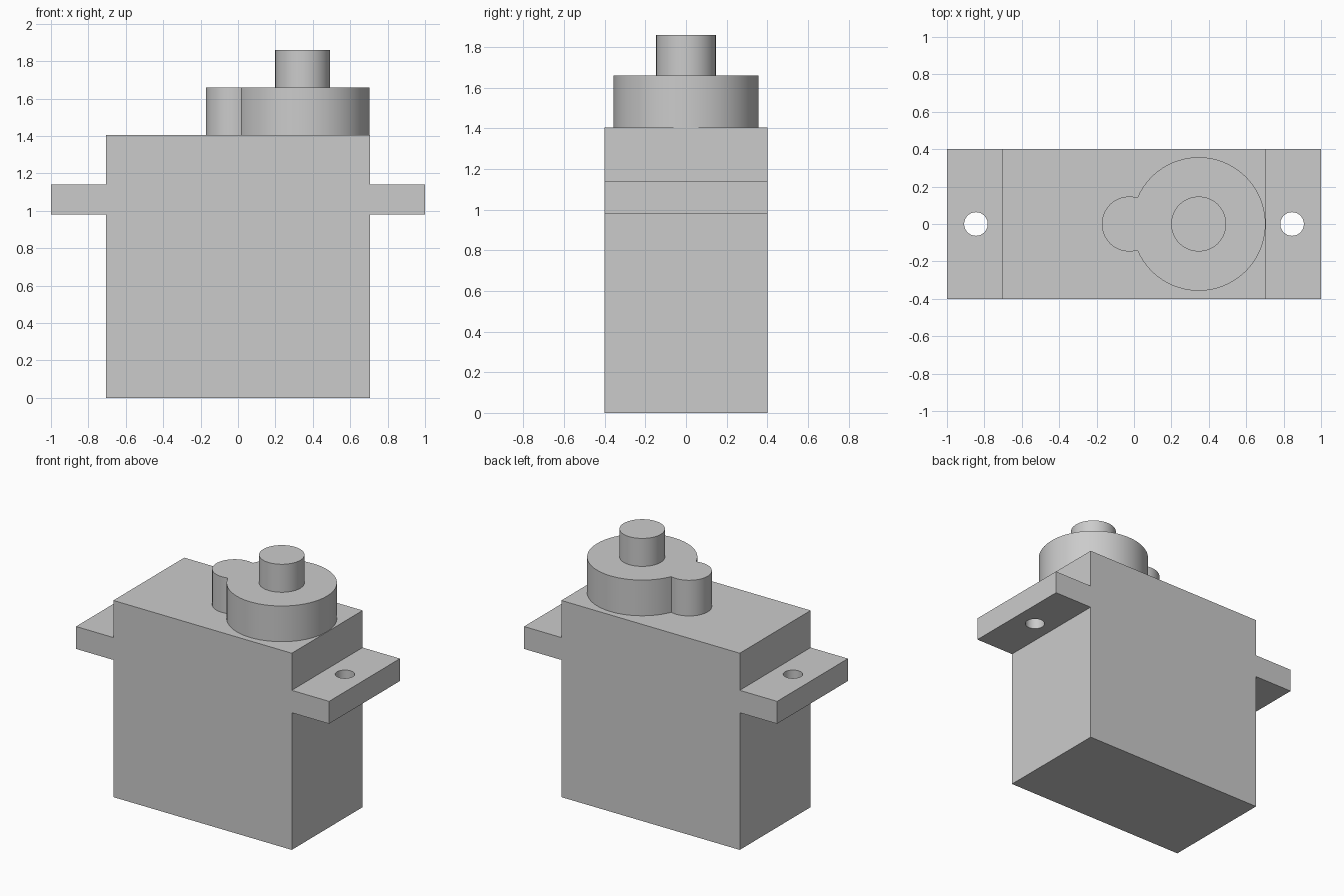
import bpy
import bmesh
from math import acos, cos, sin, pi
from mathutils import Vector

cube = bpy.data.objects.get("Cube")
if cube:
    bpy.data.objects.remove(cube, do_unlink=True)

grey = bpy.data.materials.new("light grey plastic")
grey.use_nodes = True
colour = (0.6, 0.6, 0.6, 1)
grey.diffuse_color = colour
grey.node_tree.nodes["Principled BSDF"].inputs["Base Color"].default_value = colour


def prism(name, outline, direction):
    """Extrude a closed outline of 3D points into a solid part."""
    bm = bmesh.new()
    face = bm.faces.new([bm.verts.new(p) for p in outline])
    extruded = bmesh.ops.extrude_face_region(bm, geom=[face], use_keep_orig=True)["geom"]
    verts = [v for v in extruded if isinstance(v, bmesh.types.BMVert)]
    bmesh.ops.translate(bm, verts=verts, vec=direction)
    bmesh.ops.recalc_face_normals(bm, faces=bm.faces)
    mesh = bpy.data.meshes.new(name)
    bm.to_mesh(mesh)
    bm.free()
    mesh.materials.append(grey)
    obj = bpy.data.objects.new(name, mesh)
    bpy.context.collection.objects.link(obj)
    return obj


def arc(x, radius, start, end, z, steps):
    """Points on an arc centred on the long axis."""
    angles = [start + (end - start) * i / steps for i in range(steps + 1)]
    return [(x + radius * cos(a), radius * sin(a), z) for a in angles]


def cylinder(name, x, radius, z0, z1):
    return prism(name, arc(x, radius, 0, 2 * pi, z0, 64)[:-1], Vector((0, 0, z1 - z0)))


def smooth(obj):
    bpy.ops.object.select_all(action='DESELECT')
    obj.select_set(True)
    bpy.context.view_layer.objects.active = obj
    bpy.ops.object.shade_smooth_by_angle(angle=pi / 6)


# Case with a mounting ear on each side, extruded front to back
half_depth, top = 0.4, 1.405
right_side = [(0.705, 0), (0.705, 0.98), (1, 0.98), (1, 1.14), (0.705, 1.14), (0.705, top)]
section = right_side + [(-x, z) for x, z in reversed(right_side)]
case = prism("case_with_ears", [(x, -half_depth, z) for x, z in section],
             Vector((0, 2 * half_depth, 0)))

# Screw holes through the ears
for side, x in (("left", 0.845), ("right", -0.845)):
    cutter = cylinder(side + "_hole_cutter", x, 0.063, 0.9, 1.2)
    cut = case.modifiers.new(side + "_screw_hole", 'BOOLEAN')
    cut.operation = 'DIFFERENCE'
    cut.solver = 'EXACT'
    cut.object = cutter
    bpy.context.view_layer.objects.active = case
    bpy.ops.object.modifier_apply(modifier=cut.name)
    bpy.data.objects.remove(cutter, do_unlink=True)
smooth(case)

# Gear housing: a large and a small circle merged into one outline
big_x, big_r, small_x, small_r = 0.346, 0.357, -0.025, 0.147
gap = big_x - small_x
big_a = acos((gap ** 2 + big_r ** 2 - small_r ** 2) / (2 * gap * big_r))
small_a = acos((gap ** 2 + small_r ** 2 - big_r ** 2) / (2 * gap * small_r))
boss_top = 1.66
outline = arc(big_x, big_r, big_a - pi, pi - big_a, top, 64)
outline += arc(small_x, small_r, small_a, 2 * pi - small_a, top, 40)[1:-1]
smooth(prism("gear_housing", outline, Vector((0, 0, boss_top - top))))

# Output shaft
smooth(cylinder("output_shaft", big_x, small_r, boss_top, 1.86))
